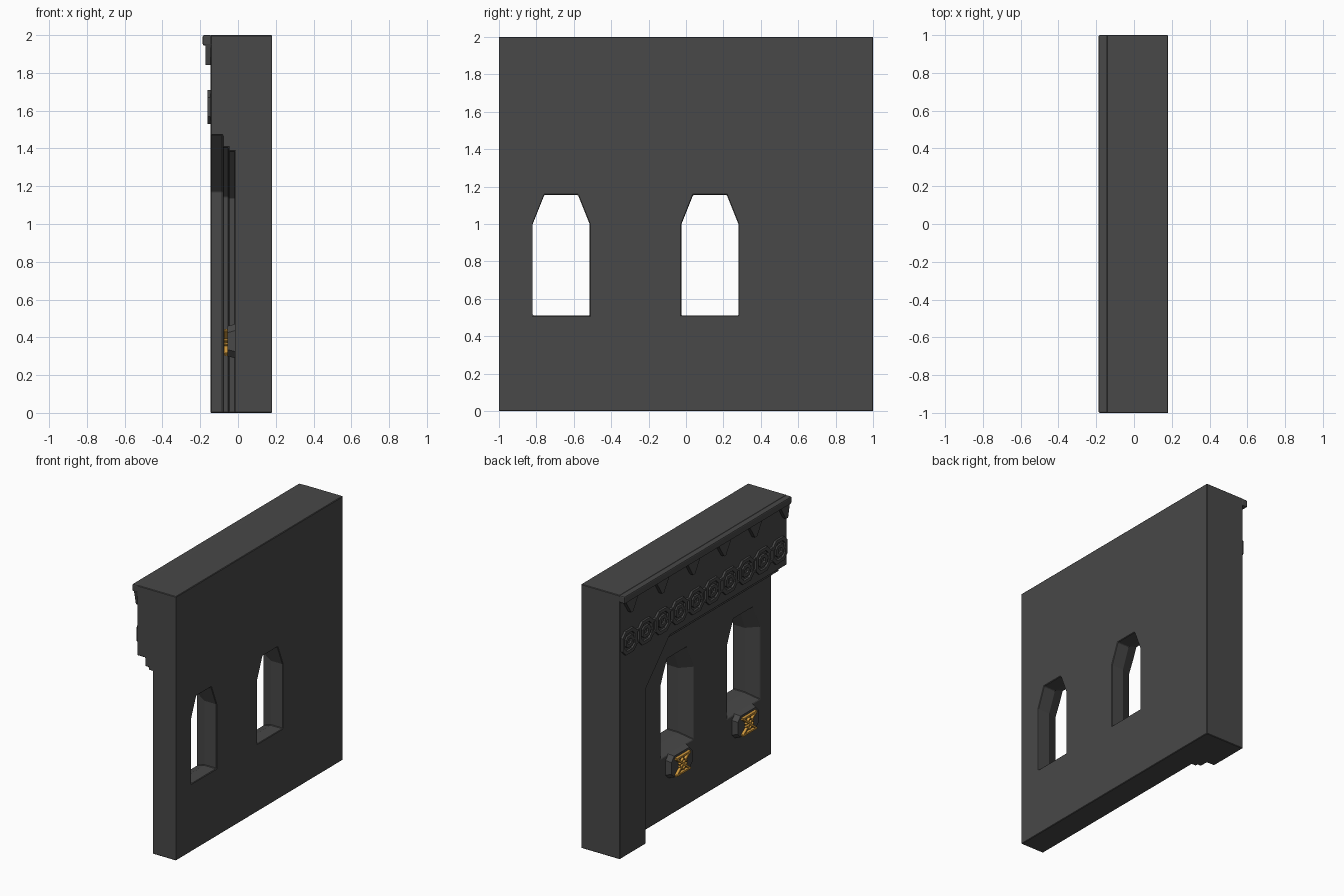
import bpy, bmesh, math
from mathutils import Vector

if "Cube" in bpy.data.objects:
    bpy.data.objects.remove(bpy.data.objects["Cube"])


def material(name, rgb):
    m = bpy.data.materials.new(name)
    m.diffuse_color = (*rgb, 1)
    m.use_nodes = True
    m.node_tree.nodes["Principled BSDF"].inputs["Base Color"].default_value = m.diffuse_color
    return m


STONE = material("dark stone", (0.065, 0.065, 0.065))
GOLD = material("gold inlay", (0.62, 0.31, 0.045))


def make_object(name, bm, mat):
    bmesh.ops.recalc_face_normals(bm, faces=bm.faces)
    me = bpy.data.meshes.new(name)
    bm.to_mesh(me)
    bm.free()
    me.materials.append(mat)
    ob = bpy.data.objects.new(name, me)
    bpy.context.collection.objects.link(ob)
    return ob


def loft(bm, a, xa, b, xb):
    """Closed solid between two matching yz outlines at x = xa and xb."""
    va = [bm.verts.new((xa, y, z)) for y, z in a]
    vb = [bm.verts.new((xb, y, z)) for y, z in b]
    n = len(a)
    bm.faces.new(va)
    bm.faces.new(vb[::-1])
    for i in range(n):
        j = (i + 1) % n
        bm.faces.new((va[i], vb[i], vb[j], va[j]))


def rect(y0, y1, z0, z1):
    return [(y0, z0), (y1, z0), (y1, z1), (y0, z1)]


def bar(bm, p, q, w, x0, x1):
    """Raised straight strip from p to q in the yz plane."""
    p, q = Vector(p), Vector(q)
    d = (q - p).normalized()
    s = Vector((-d.y, d.x)) * w / 2
    e = d * w * 0.2
    out = lambda k: [tuple(v) for v in (p - e - s * k, q + e - s * k, q + e + s * k, p - e + s * k)]
    loft(bm, out(0.65), x0, out(1), x1)


def ring(bm, outer, inner, x0, x1):
    """Raised closed band between two outlines, front at x0."""
    n = len(outer)
    loops = [[bm.verts.new((x, y, z)) for y, z in o]
             for o, x in ((outer, x1), (outer, x0), (inner, x0), (inner, x1))]
    for k in range(4):
        for i in range(n):
            j = (i + 1) % n
            l, m = loops[k], loops[(k + 1) % 4]
            bm.faces.new((l[i], l[j], m[j], m[i]))


def octagon(cy, cz, h, v, c):
    return [(cy + a, cz + b) for a, b in (
        (h, v - c), (h - c, v), (c - h, v), (-h, v - c),
        (-h, c - v), (c - h, -v), (h - c, -v), (h, c - v))]


def cut(target, cutter):
    mod = target.modifiers.new("cut", 'BOOLEAN')
    mod.operation, mod.solver, mod.object = 'DIFFERENCE', 'EXACT', cutter
    bpy.context.view_layer.objects.active = target
    bpy.ops.object.modifier_apply(modifier=mod.name)
    bpy.data.objects.remove(cutter)


def bevel(ob, width, segments=1):
    mod = ob.modifiers.new("bevel", 'BEVEL')
    mod.width, mod.segments = width, segments
    mod.limit_method, mod.angle_limit = 'ANGLE', math.radians(35)


# main wall slab
bm = bmesh.new()
loft(bm, rect(-1, 1, 0, 2), -0.145, rect(-1, 1, 0, 2), 0.18)
wall = make_object("wall", bm, STONE)

# stepped recess, open at the -y end, leaving a pier at the +y end
for depth, o in ((-0.08, 0), (-0.05, 0.065), (-0.015, 0.085)):
    arch = [(0.69 - o, -0.1), (0.69 - o, 1.17 - o * 0.4), (0.40 - o * 0.4, 1.47 - o),
            (-1.1, 1.47 - o), (-1.1, -0.1)]
    bm = bmesh.new()
    loft(bm, arch, -0.3, arch, depth)
    cut(wall, make_object("recess_cutter", bm, STONE))

# two windows, splayed on the decorated side
WINDOWS = (-0.667, 0.128)


def window_outline(cy, o):
    return [(cy - 0.152 - o, 0.512 - o), (cy + 0.152 + o, 0.512 - o), (cy + 0.152 + o, 1.0 + o * 0.4),
            (cy + 0.09 + o * 0.6, 1.155 + o), (cy - 0.09 - o * 0.6, 1.155 + o), (cy - 0.152 - o, 1.0 + o * 0.4)]


for cy in WINDOWS:
    for a, xa, b, xb in ((0, -0.3, 0, 0.3), (0.09, -0.11, 0, 0.08)):
        bm = bmesh.new()
        loft(bm, window_outline(cy, a), xa, window_outline(cy, b), xb)
        cut(wall, make_object("window_cutter", bm, STONE))

# projecting cornice lip along the top
bm = bmesh.new()
loft(bm, rect(-1, 1, 1.945, 2), -0.187, rect(-1, 1, 1.945, 2), -0.14)
bevel(make_object("cornice", bm, STONE), 0.008, 2)

# hanging triangular teeth under the cornice
bm = bmesh.new()
for k in range(6):
    y = 0.89 - 0.371 * k
    lo = max(y - 0.08, -1)
    tri = [(lo, 1.95), (y + 0.08, 1.95), (y + 0.012, 1.842), (y - 0.012, 1.842)]
    loft(bm, tri, -0.172, tri, -0.14)
make_object("cornice_teeth", bm, STONE)

# interlaced frieze: linked octagonal loops with inner hooks
bm = bmesh.new()
for k in range(10):
    y, z = -0.9 + 0.2 * k, 1.62
    ring(bm, octagon(y, z, 0.087, 0.09, 0.04), octagon(y, z, 0.062, 0.065, 0.03), -0.161, -0.14)
    ring(bm, octagon(y, z, 0.045, 0.042, 0.018), octagon(y, z, 0.022, 0.02, 0.009), -0.161, -0.14)
    bar(bm, (y - 0.065, z), (y - 0.04, z), 0.024, -0.161, -0.14)
    if k < 9:
        for s in (-1, 1):
            bar(bm, (y + 0.07, z + 0.045 * s), (y + 0.13, z + 0.045 * s), 0.024, -0.159, -0.14)
make_object("frieze", bm, STONE)

# chamfered blocks under the windows with gold hourglass inlays
for i, cy in enumerate(WINDOWS):
    bm = bmesh.new()
    loft(bm, octagon(cy, 0.38, 0.125, 0.08, 0.035), -0.055, octagon(cy, 0.38, 0.14, 0.092, 0.035), -0.01)
    make_object(f"sill_block_{i}", bm, STONE)
    bm = bmesh.new()
    x0, x1, w, h, c = -0.073, -0.05, 0.078, 0.062, 0.373
    for s in (-1, 1):
        bar(bm, (cy - w, c + s * h), (cy + w, c + s * h), 0.02, x0, x1)
        bar(bm, (cy - w, c - s * h), (cy + w, c + s * h), 0.02, x0, x1)
        bar(bm, (cy - 0.04, c + s * 0.008), (cy, c + s * 0.04), 0.014, x0, x1)
        bar(bm, (cy + 0.04, c + s * 0.008), (cy, c + s * 0.04), 0.014, x0, x1)
    make_object(f"gold_inlay_{i}", bm, GOLD)

# worn edges on the wall
bevel(wall, 0.004)
